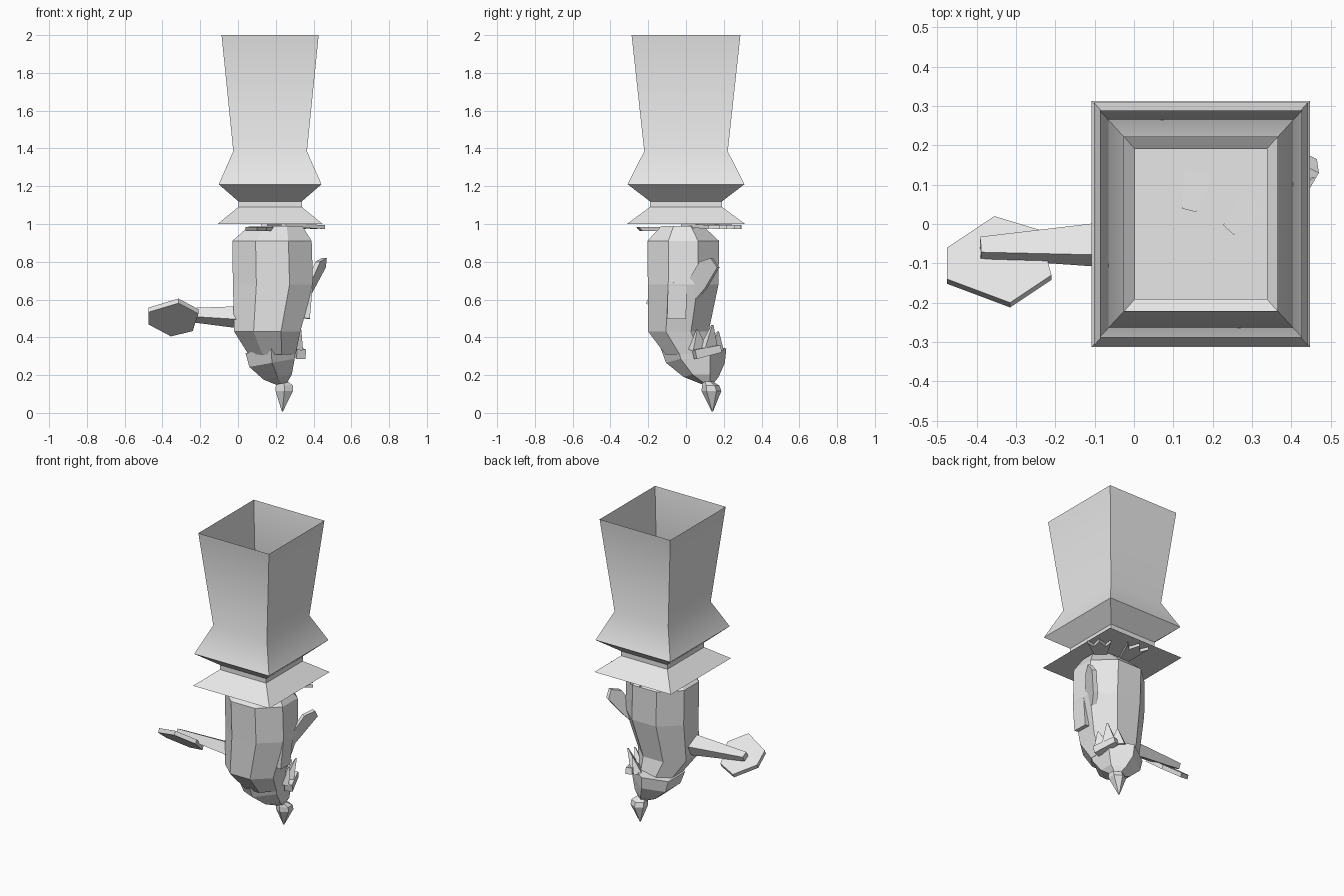
import bpy, bmesh, math
from mathutils import Vector as V

if "Cube" in bpy.data.objects:
    bpy.data.objects.remove(bpy.data.objects["Cube"])

grey = bpy.data.materials.new("plain grey")
grey.diffuse_color = (0.8, 0.8, 0.8, 1)
grey.use_nodes = True
grey.node_tree.nodes["Principled BSDF"].inputs["Base Color"].default_value = grey.diffuse_color


def finish(name, verts, faces, smooth=None):
    me = bpy.data.meshes.new(name)
    me.from_pydata([tuple(v) for v in verts], [], faces)
    bm = bmesh.new()
    bm.from_mesh(me)
    bmesh.ops.recalc_face_normals(bm, faces=bm.faces)
    bm.to_mesh(me)
    bm.free()
    me.materials.append(grey)
    ob = bpy.data.objects.new(name, me)
    bpy.context.collection.objects.link(ob)
    if smooth:
        bpy.ops.object.select_all(action='DESELECT')
        ob.select_set(True)
        bpy.context.view_layer.objects.active = ob
        bpy.ops.object.shade_smooth_by_angle(angle=math.radians(smooth))
    return ob


def loft(name, rings, n, top=True, slope=(0, 0), smooth=None):
    """Skin n-sided rings (cx, cy, z, half x, half y), sides squared to the axes."""
    verts, faces = [], []
    k = 1 / math.cos(math.pi / n)
    for cx, cy, z, rx, ry in rings:
        for i in range(n):
            a = 2 * math.pi * (i + 0.5) / n
            dx, dy = rx * k * math.cos(a), ry * k * math.sin(a)
            verts.append((cx + dx, cy + dy, z + slope[0] * dx + slope[1] * dy))
    for r in range(len(rings) - 1):
        for i in range(n):
            j = (i + 1) % n
            faces.append((r * n + i, r * n + j, r * n + n + j, r * n + n + i))
    faces.append(tuple(range(n)))
    if top:
        faces.append(tuple(range((len(rings) - 1) * n, len(rings) * n)))
    return finish(name, verts, faces, smooth)


def plate(name, outline, offset):
    """Flat outline given thickness along the offset vector."""
    n = len(outline)
    a = [V(p) for p in outline]
    verts = a + [p + V(offset) for p in a]
    faces = [tuple(range(n)), tuple(range(n, 2 * n))]
    faces += [(i, (i + 1) % n, n + (i + 1) % n, n + i) for i in range(n)]
    return finish(name, verts, faces)


def beam(name, a, b, side, wa, wb, ta, tb):
    """Tapered bar from a to b: half widths along side, half thicknesses across."""
    a, b = V(a), V(b)
    d = (b - a).normalized()
    s = V(side)
    s = (s - d * s.dot(d)).normalized()
    t = d.cross(s)
    verts = []
    for p, w, h in ((a, wa, ta), (b, wb, tb)):
        verts += [p + s * w + t * h, p - s * w + t * h, p - s * w - t * h, p + s * w - t * h]
    faces = [(0, 1, 2, 3), (4, 5, 6, 7)]
    faces += [(i, (i + 1) % 4, 4 + (i + 1) % 4, 4 + i) for i in range(4)]
    return finish(name, verts, faces)


# square flared tube, open at the top, closed floor at z = 1
loft("flared_tube", [(0.17, 0, z, x, y) for z, x, y in (
    (1.0, 0.278, 0.313), (1.09, 0.168, 0.191), (1.12, 0.168, 0.191),
    (1.21, 0.272, 0.309), (1.385, 0.195, 0.221), (2.0, 0.257, 0.288))],
    4, top=False, smooth=40)

# faceted body hanging under the tube
loft("body", [(0.18, 0.02, 0.31, 0.125, 0.13), (0.155, -0.04, 0.43, 0.175, 0.16),
              (0.185, -0.015, 0.68, 0.212, 0.187), (0.18, -0.015, 0.91, 0.21, 0.19),
              (0.2, -0.02, 0.99, 0.14, 0.11)], 8)

# head and beak, pointing down
loft("head", [(0.23, 0.11, 0.155, 0.03, 0.03), (0.21, 0.08, 0.19, 0.075, 0.08),
              (0.18, 0.05, 0.265, 0.12, 0.135), (0.175, 0.04, 0.34, 0.135, 0.15)],
     6, slope=(0.18, 0))
loft("beak", [(0.235, 0.14, 0.008, 0.003, 0.003), (0.245, 0.135, 0.115, 0.046, 0.045),
              (0.245, 0.13, 0.145, 0.045, 0.04), (0.24, 0.11, 0.17, 0.02, 0.02)], 6)

# jagged crest and band on the back right of the head
for i, (foot, tip) in enumerate((((0.30, 0.06, 0.34), (0.33, 0.06, 0.44)),
                                 ((0.29, 0.12, 0.34), (0.325, 0.14, 0.465)),
                                 ((0.25, 0.15, 0.34), (0.27, 0.17, 0.43)))):
    beam(f"crest_spike_{i + 1}", foot, tip, (0.6, -0.8, 0), 0.045, 0.004, 0.025, 0.004)
beam("crest_band", (0.335, 0.045, 0.31), (0.29, 0.18, 0.34), (0, 0, 1), 0.025, 0.02, 0.025, 0.02)

# left arm ending in a tilted six-sided paddle
beam("left_arm", (0.03, -0.05, 0.505), (-0.39, -0.06, 0.525), (0, 1, -0.5), 0.055, 0.022, 0.04, 0.018)
plate("left_paddle", [(x, y, 0.445 - 0.8 * y) for x, y in (
    (-0.475, -0.06), (-0.355, 0.02), (-0.24, -0.015), (-0.21, -0.13),
    (-0.315, -0.2), (-0.475, -0.14))], (0, -0.012, -0.024))

# right flipper: thin leaf leaning outward
plate("right_flipper", [(0.29, -0.08, 0.47), (0.36, -0.03, 0.63), (0.435, 0.07, 0.80),
                        (0.47, 0.13, 0.82), (0.465, 0.165, 0.77), (0.40, 0.10, 0.66),
                        (0.31, -0.05, 0.48)], (-0.025, 0.012, 0.0))
beam("right_shoulder", (0.36, -0.05, 0.5), (0.385, -0.045, 0.69), (0, 1, 0), 0.05, 0.05, 0.02, 0.012)

# webbed feet flat against the tube floor, zigzag toes
for name, heel, ang in (("foot_left", (0.14, 0.035), 76), ("foot_right", (0.24, -0.015), 47)):
    c, s = math.cos(math.radians(ang)), math.sin(math.radians(ang))
    outline = []
    for u, w in ((0, -0.018), (0.25, -0.07), (0.2, -0.035), (0.265, 0),
                 (0.2, 0.035), (0.25, 0.07), (0, 0.018)):
        outline.append((heel[0] + u * c - w * s, heel[1] + u * s + w * c, 1.004 - u * 0.04))
    plate(name, outline, (0, 0, -0.02))

# short tail at the front
plate("tail", [(0.04, -0.14, 0.985), (0.10, -0.265, 0.985), (0.15, -0.25, 0.985),
               (0.19, -0.13, 0.985)], (0, 0.02, -0.022))
